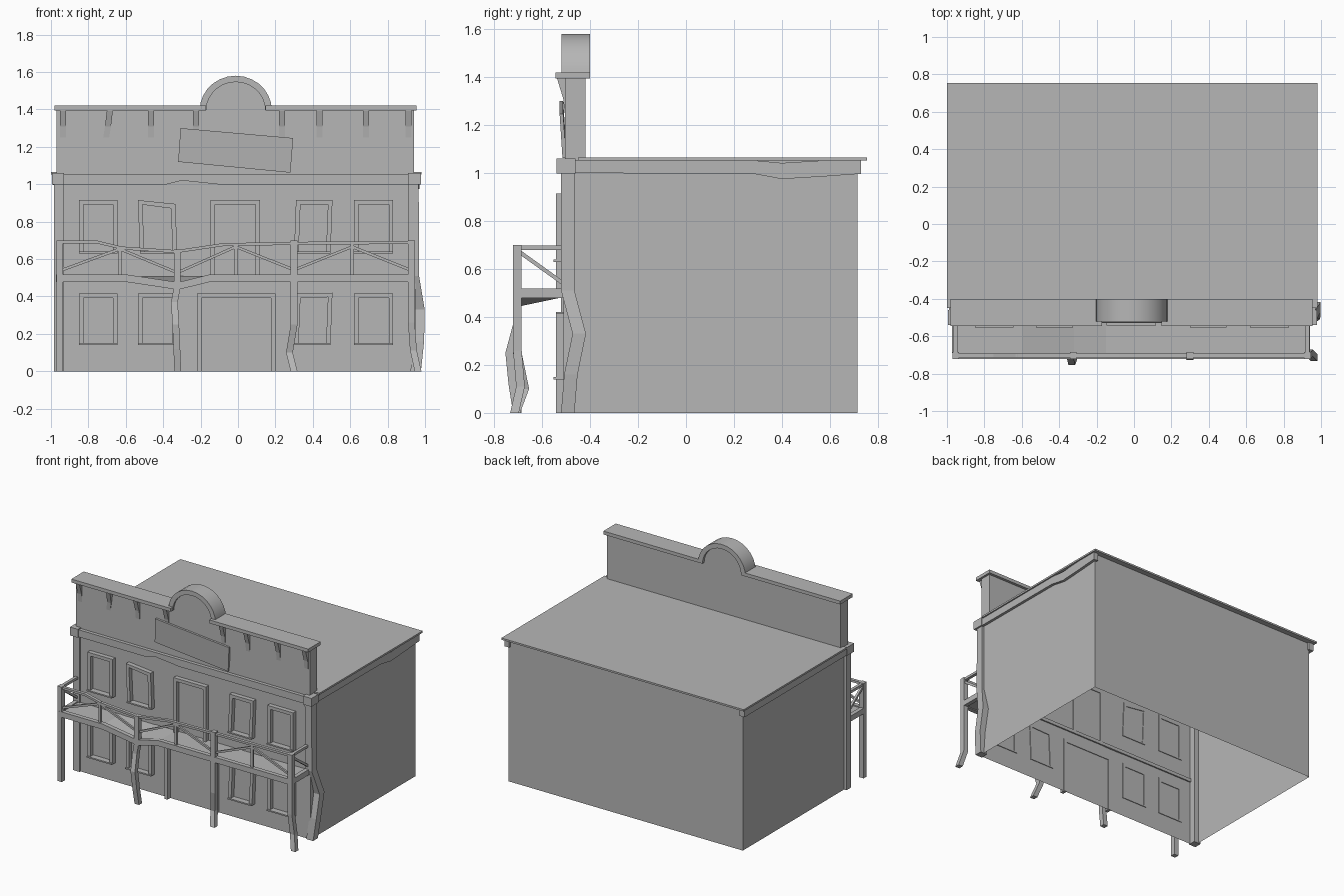
import bpy, bmesh, math

if "Cube" in bpy.data.objects:
    bpy.data.objects.remove(bpy.data.objects["Cube"], do_unlink=True)

GREY = (0.47, 0.47, 0.47, 1)
mat = bpy.data.materials.new("plain grey")
mat.use_nodes = True
mat.diffuse_color = GREY
mat.node_tree.nodes["Principled BSDF"].inputs["Base Color"].default_value = GREY


def loft(name, rings, smooth=False):
    """Skin a list of equal-sized rings and cap both ends."""
    bm = bmesh.new()
    vs = [[bm.verts.new(p) for p in ring] for ring in rings]
    n = len(vs[0])
    for a, b in zip(vs, vs[1:]):
        for i in range(n):
            j = (i + 1) % n
            bm.faces.new((a[i], a[j], b[j], b[i]))
    bm.faces.new(vs[0][::-1])
    bm.faces.new(vs[-1])
    bmesh.ops.recalc_face_normals(bm, faces=bm.faces)
    mesh = bpy.data.meshes.new(name)
    bm.to_mesh(mesh)
    bm.free()
    mesh.materials.append(mat)
    obj = bpy.data.objects.new(name, mesh)
    bpy.context.scene.collection.objects.link(obj)
    if smooth:
        bpy.ops.object.select_all(action="DESELECT")
        obj.select_set(True)
        bpy.context.view_layer.objects.active = obj
        bpy.ops.object.shade_smooth_by_angle(angle=math.radians(35))
    return obj


def prism(name, xz, y0, y1, smooth=False):
    return loft(name, [[(x, y, z) for x, z in xz] for y in (y0, y1)], smooth)


def box(name, x0, x1, y0, y1, z0, z1):
    return prism(name, [(x0, z0), (x1, z0), (x1, z1), (x0, z1)], y0, y1)


def post(name, sections, w, d):
    """Square post through (x, y, z) centres."""
    return loft(name, [[(x - w, y - d, z), (x + w, y - d, z), (x + w, y + d, z), (x - w, y + d, z)]
                       for x, y, z in sections])


def beam(name, path, y0, y1, h):
    """Bar following (x, z) points, h high, between two depths."""
    return loft(name, [[(x, y0, z - h), (x, y1, z - h), (x, y1, z), (x, y0, z)] for x, z in path])


# Main shell, open underneath
shell = box("building_walls", -0.965, 0.95, -0.51, 0.715, 0, 1.052)
bm = bmesh.new()
bm.from_mesh(shell.data)
floor = [f for f in bm.faces if f.calc_center_median().z < 0.01]
bmesh.ops.delete(bm, geom=floor, context="FACES_ONLY")
bm.to_mesh(shell.data)
bm.free()

# Roof, cornice and side trims
box("roof_deck", -1.0, 0.98, -0.45, 0.755, 1.052, 1.065)
loft("front_cornice", [[(x, -0.53, z), (x, -0.44, z), (x, -0.44, 1.053), (x, -0.53, 1.053)]
                       for x, z in ((-0.97, 1), (-0.38, 1), (-0.3, 1.02), (-0.11, 1), (0.95, 1))])
for side, x0, x1 in (("right", -0.99, -0.95), ("left", 0.935, 0.97)):
    sag = 0.022 if side == "left" else 0
    loft(side + "_trim", [[(x0, y, z), (x1, y, z), (x1, y, t), (x0, y, t)] for y, z, t in (
        (-0.5, 1, 1.053), (0.28, 0.997, 1.053), (0.4, 0.997 - sag, 1.053 - sag / 2),
        (0.58, 0.997 - sag / 2, 1.053), (0.73, 0.997, 1.053))])
box("right_cornice_block", -0.995, -0.93, -0.54, -0.46, 0.998, 1.06)
box("left_cornice_block", 0.91, 0.978, -0.54, -0.46, 0.998, 1.06)

# Corner posts, one of them buckled
post("right_corner_post", [(-0.957, -0.493, 0), (-0.957, -0.493, 1)], 0.028, 0.028)
post("left_corner_post", [(0.95, -0.493, 0), (0.967, -0.48, 0.16), (0.97, -0.445, 0.33),
                          (0.94, -0.493, 0.51), (0.938, -0.493, 1)], 0.028, 0.028)

# Raised false front with rounded centre
box("false_front", -0.97, 0.94, -0.505, -0.42, 1.05, 1.4)
CX, CZ, STEPS = -0.012, 1.395, 14


def arc(r):
    return [(CX + r * math.cos(math.pi * i / STEPS), CZ + r * 0.96 * math.sin(math.pi * i / STEPS))
            for i in range(STEPS + 1)]


prism("arch_panel", arc(0.17), -0.505, -0.42)
band = bmesh.new()
loft("arch_band", [[(xo, -0.52, zo), (xo, -0.4, zo), (xi, -0.4, zi), (xi, -0.52, zi)]
                   for (xo, zo), (xi, zi) in zip(arc(0.193), arc(0.158))], smooth=True)
band.free()
box("right_cap", -0.98, -0.17, -0.545, -0.4, 1.395, 1.42)
box("left_cap", 0.146, 0.955, -0.545, -0.4, 1.395, 1.42)

# Tapered brackets below the cap
for i, x in enumerate((-0.935, -0.685, -0.465, -0.225, 0.235, 0.435, 0.685, 0.912)):
    lean = -0.02 if i == 1 else 0
    loft("cap_bracket", [[(x - 0.016 + s, y, z), (x + 0.016 + s, y, z), (x + 0.016 + s, -0.49, z),
                          (x - 0.016 + s, -0.49, z)]
                         for s, y, z in ((lean, -0.5055, 1.25), (lean / 2, -0.512, 1.31), (0, -0.538, 1.396))])

# Crooked blank sign board
loft("sign_board", [[(-0.32, y, 1.12), (0.28, y, 1.062), (0.295, y - 0.012, 1.247), (-0.307, y - 0.012, 1.3)]
                    for y in (-0.515, -0.5)])


# Window and door surrounds
def surround(name, x0, x1, z0, z1, t=0.024, skew=0, drop=0, sill=True):
    """Inverted U frame; skew shifts its head sideways, drop lowers one head corner."""
    prism(name, [(x0, z0), (x0 + skew, z1), (x1 + skew, z1 - drop), (x1, z0), (x1 - t, z0),
                 (x1 - t + skew, z1 - t - drop), (x0 + t + skew, z1 - t), (x0 + t, z0)], -0.543, -0.505)
    if sill:
        box(name + "_sill", x0, x1, -0.553, -0.505, z0 - 0.01, z0)


for z0, z1, level in ((0.15, 0.415, "lower"), (0.64, 0.915, "upper")):
    up = level == "upper"
    surround(level + "_window_a", -0.85, -0.645, z0, z1)
    surround(level + "_window_b", -0.525 if up else -0.535, -0.325, z0, z1,
             skew=-0.01 if up else 0, drop=0.02 if up else 0)
    surround(level + "_window_c", 0.3, 0.495, z0, z1, skew=0.01, drop=0 if up else -0.005)
    surround(level + "_window_d", 0.62, 0.83, z0, z1)
surround("main_door", -0.22, 0.2, 0, 0.415, sill=False)
surround("balcony_door", -0.147, 0.117, 0.5, 0.915, sill=False)

# Sagging balcony floor and its edge beams
SAG = ((-0.96, 0), (-0.6, 0), (-0.32, 0.042), (-0.15, 0), (0.93, 0))
loft("balcony_floor", [[(x, -0.7, 0.485 - s), (x, -0.5, 0.485), (x, -0.5, 0.51), (x, -0.7, 0.51 - s)]
                       for x, s in SAG])
beam("balcony_front_beam", [(x, 0.518 - s) for x, s in SAG], -0.722, -0.69, 0.04)
for x in (-0.957, 0.927):
    box("balcony_side_beam", x - 0.015, x + 0.015, -0.69, -0.5, 0.478, 0.518)

# Porch posts, three of them bent
Y = -0.703
POSTS = (
    [(-0.953, Y, 0), (-0.953, Y, 0.7)],
    [(-0.322, Y, 0), (-0.327, -0.722, 0.12), (-0.333, -0.735, 0.25), (-0.34, Y, 0.37),
     (-0.325, Y, 0.45), (-0.325, Y, 0.65)],
    [(0.3, -0.71, 0), (0.275, -0.672, 0.1), (0.3, Y, 0.25), (0.3, Y, 0.7)],
    [(0.963, -0.715, 0), (0.938, -0.69, 0.11), (0.927, Y, 0.26), (0.927, Y, 0.7)],
)
for sections in POSTS:
    post("porch_post", sections, 0.018, 0.018)

# Front railing: handrail, mid balusters and slanted braces
RAIL = ((-0.94, 0.698), (-0.75, 0.698), (-0.62, 0.667), (-0.33, 0.648), (-0.08, 0.685),
        (0.3, 0.692), (0.92, 0.697))
beam("front_handrail", RAIL, -0.715, -0.692, 0.016)
ends = (-0.94, -0.325, 0.3, 0.92)
for a, b in zip(ends, ends[1:]):
    mid = (a + b) / 2
    top = 0.67 if a < -0.5 else 0.682
    box("baluster", mid - 0.009, mid + 0.009, -0.711, -0.695, 0.51, top)
    for foot in (a, b):
        low = 0.55 if foot != -0.325 else 0.535
        beam("railing_brace", [(foot, low), (mid, top - 0.008)], -0.71, -0.696, 0.016)

# Side railings back to the wall
for x in (-0.955, 0.927):
    box("side_handrail", x - 0.011, x + 0.011, -0.69, -0.5, 0.68, 0.698)
    loft("side_brace", [[(x - 0.008, y, z - 0.02), (x + 0.008, y, z - 0.02), (x + 0.008, y, z), (x - 0.008, y, z)]
                        for y, z in ((-0.69, 0.678), (-0.505, 0.545))])
